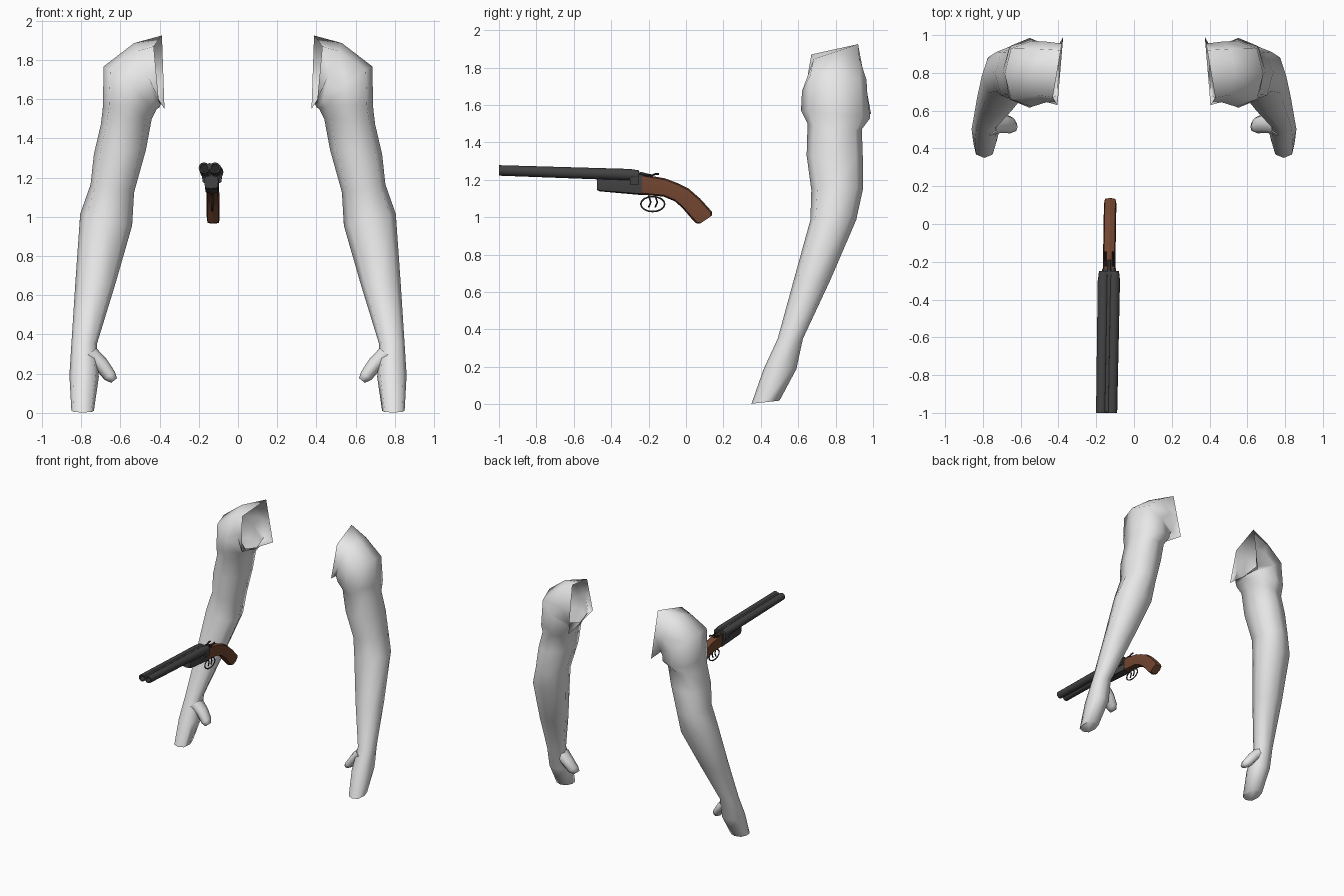
import bpy, bmesh
from math import cos, sin, pi, radians, copysign
from mathutils import Vector

cube = bpy.data.objects.get("Cube")
if cube:
    bpy.data.objects.remove(cube, do_unlink=True)


def material(name, r, g, b):
    m = bpy.data.materials.new(name)
    m.use_nodes = True
    m.diffuse_color = (r, g, b, 1)
    m.node_tree.nodes["Principled BSDF"].inputs["Base Color"].default_value = (r, g, b, 1)
    return m


SKIN = material("pale grey", 0.8, 0.8, 0.8)
METAL = material("gun metal", 0.055, 0.055, 0.055)
BLACK = material("dark steel", 0.02, 0.02, 0.02)
WOOD = material("brown wood", 0.17, 0.06, 0.03)


def finish(obj, mat, angle):
    obj.data.materials.append(mat)
    bpy.ops.object.select_all(action="DESELECT")
    obj.select_set(True)
    bpy.context.view_layer.objects.active = obj
    bpy.ops.object.shade_smooth_by_angle(angle=radians(angle))
    return obj


def loft(name, rings, mat, caps=(True, True), angle=40):
    """Skin a list of equal rings, optionally closing either end."""
    bm = bmesh.new()
    loops = [[bm.verts.new(p) for p in ring] for ring in rings]
    n = len(loops[0])
    for a, b in zip(loops, loops[1:]):
        for i in range(n):
            j = (i + 1) % n
            bm.faces.new((a[i], a[j], b[j], b[i]))
    if caps[0]:
        bm.faces.new(loops[0])
    if caps[1]:
        bm.faces.new(loops[-1])
    bmesh.ops.recalc_face_normals(bm, faces=bm.faces)
    mesh = bpy.data.meshes.new(name)
    bm.to_mesh(mesh)
    bm.free()
    obj = bpy.data.objects.new(name, mesh)
    bpy.context.collection.objects.link(obj)
    return finish(obj, mat, angle)


def ring(centre, u, v, n=8, power=1.0, turn=0.0):
    """Ellipse spanned by half axes u and v; low power makes it squarer."""
    pts = []
    for i in range(n):
        a = 2 * pi * i / n + turn
        c, s = cos(a), sin(a)
        c, s = copysign(abs(c) ** power, c), copysign(abs(s) ** power, s)
        pts.append(Vector(centre) + Vector(u) * c + Vector(v) * s)
    return pts


def tube(name, path, radius, mat, closed=False):
    """Round wire through a few points."""
    curve = bpy.data.curves.new(name, "CURVE")
    curve.dimensions = "3D"
    curve.bevel_depth = radius
    curve.bevel_resolution = 1
    curve.use_fill_caps = True
    spline = curve.splines.new("POLY")
    spline.points.add(len(path) - 1)
    for p, co in zip(spline.points, path):
        p.co = (*co, 1)
    spline.use_cyclic_u = closed
    obj = bpy.data.objects.new(name, curve)
    bpy.context.collection.objects.link(obj)
    bpy.ops.object.select_all(action="DESELECT")
    obj.select_set(True)
    bpy.context.view_layer.objects.active = obj
    bpy.ops.object.convert(target="MESH")
    return finish(bpy.context.object, mat, 50)


# Arm sections: inner x, z, outer x, z, front y, z, back y, z
ARM = [
    (.735, .01, .85, .01, .35, .003, .50, .02),
    (.71, .18, .86, .19, .415, .19, .59, .19),
    (.72, .35, .85, .35, .49, .35, .625, .35),
    (.625, .66, .83, .66, .575, .66, .77, .66),
    (.54, .96, .805, 1.02, .665, .98, .91, .98),
    (.53, 1.13, .752, 1.17, .67, 1.14, .945, 1.14),
    (.47, 1.34, .735, 1.32, .645, 1.33, .945, 1.33),
    (.44, 1.50, .70, 1.47, .65, 1.50, .94, 1.47),
    (.415, 1.53, .69, 1.53, .615, 1.59, .985, 1.55),
    (.40, 1.55, .685, 1.76, .62, 1.68, .97, 1.66),
    (.395, 1.565, .53, 1.88, .645, 1.73, .965, 1.74),
]
# Corners of the open shoulder end: top back, bottom back, bottom front, top front
OPENING = [(.388, .92, 1.925), (.375, .99, 1.55), (.405, .63, 1.60), (.43, .67, 1.87)]
# Thumb: centre and radius
THUMB = [((.76, .535, .30), .05), ((.70, .535, .25), .04),
         ((.655, .525, .19), .035), ((.632, .515, .165), .02)]

for side, label in ((1, "left"), (-1, "right")):
    def flip(p):
        return (p[0] * side, p[1], p[2])

    rings = []
    for xi, zi, xo, zo, yf, zf, yb, zb in ARM:
        centre = ((xi + xo) / 2, (yf + yb) / 2, (zi + zo + zf + zb) / 4)
        u = ((xo - xi) / 2, 0, (zo - zi) / 2)
        v = (0, (yb - yf) / 2, (zb - zf) / 2)
        rings.append(ring(centre, u, v, power=.78))
    corners = [Vector(c) for c in OPENING]
    end = []
    for i, c in enumerate(corners):
        end += [(corners[i - 1] + c) / 2, c]
    rings.append(end)
    loft(label + "_arm", [[flip(p) for p in r] for r in rings], SKIN, (True, False), 75)

    rings = [ring(c, (r * .75, 0, -r * .6), (0, r * 1.3, 0), power=.85) for c, r in THUMB]
    loft(label + "_thumb", [[flip(p) for p in r] for r in rings], SKIN, angle=75)


# The gun is turned slightly, so its centre line drifts with y
def mid(y):
    return -.128 + .017 * y


def block(name, sections, half, mat, power=.35):
    """Chamfered bar from (top y, z, bottom y, z) sections."""
    rings = []
    for ty, tz, by, bz in sections:
        y, z = (ty + by) / 2, (tz + bz) / 2
        rings.append(ring((mid(y), y, z), (half, 0, 0), (0, ty - y, tz - z),
                          power=power))
    return loft(name, rings, mat, angle=30)


# Twin barrels with recessed bores
for s, label in ((1, "left"), (-1, "right")):
    def circle(y, r):
        return ring((mid(y) + s * .028, y, 1.217 - .033 * y), (r, 0, 0), (0, 0, r), 12)

    loft(label + "_barrel", [circle(-.9, .019), circle(-1, .019), circle(-1, .028),
                             circle(-.30, .031), circle(-.25, .025)],
         METAL, (False, True))
    loft(label + "_bore", [circle(-.95, .019), circle(-.94, .019)], BLACK)

# Rib joining the barrels, receiver and forend
block("barrel_rib", [(-.995, 1.274, -.995, 1.245), (-.27, 1.252, -.27, 1.22)], .01, METAL)
block("breech", [(-.30, 1.25, -.30, 1.17), (-.25, 1.247, -.25, 1.17)], .052, METAL)
block("forend", [(-.475, 1.215, -.475, 1.145), (-.46, 1.22, -.46, 1.138),
                 (-.235, 1.235, -.235, 1.118)], .036, METAL)

# Curved pistol stock
block("stock", [(-.237, 1.23, -.237, 1.12), (-.11, 1.207, -.12, 1.11),
                (-.04, 1.18, -.06, 1.085), (.015, 1.152, -.02, 1.05),
                (.075, 1.10, .018, 1.005), (.138, 1.03, .052, .968),
                (.138, 1.008, .075, .965)], .033, WOOD, .5)

# Trigger guard, triggers, hammers and top lever
guard = []
for i in range(16):
    a = 2 * pi * i / 16
    y = -.178 + .064 * cos(a)
    guard.append((mid(y), y, 1.07 + .04 * sin(a)))
tube("trigger_guard", guard, .005, METAL, True)
for i, y in enumerate((-.20, -.165)):
    tube("trigger_%d" % (i + 1),
         [(mid(y), y, 1.115), (mid(y), y + .012, 1.08), (mid(y), y, 1.052)], .005, BLACK)
for s, label in ((1, "left"), (-1, "right")):
    x = mid(-.2) + s * .02
    tube(label + "_hammer", [(x, -.225, 1.222), (x, -.185, 1.222), (x, -.165, 1.23),
                             (x, -.145, 1.232)], .006, BLACK)
tube("top_lever", [(mid(-.24), -.25, 1.236), (mid(-.2), -.19, 1.222)], .009, METAL)
